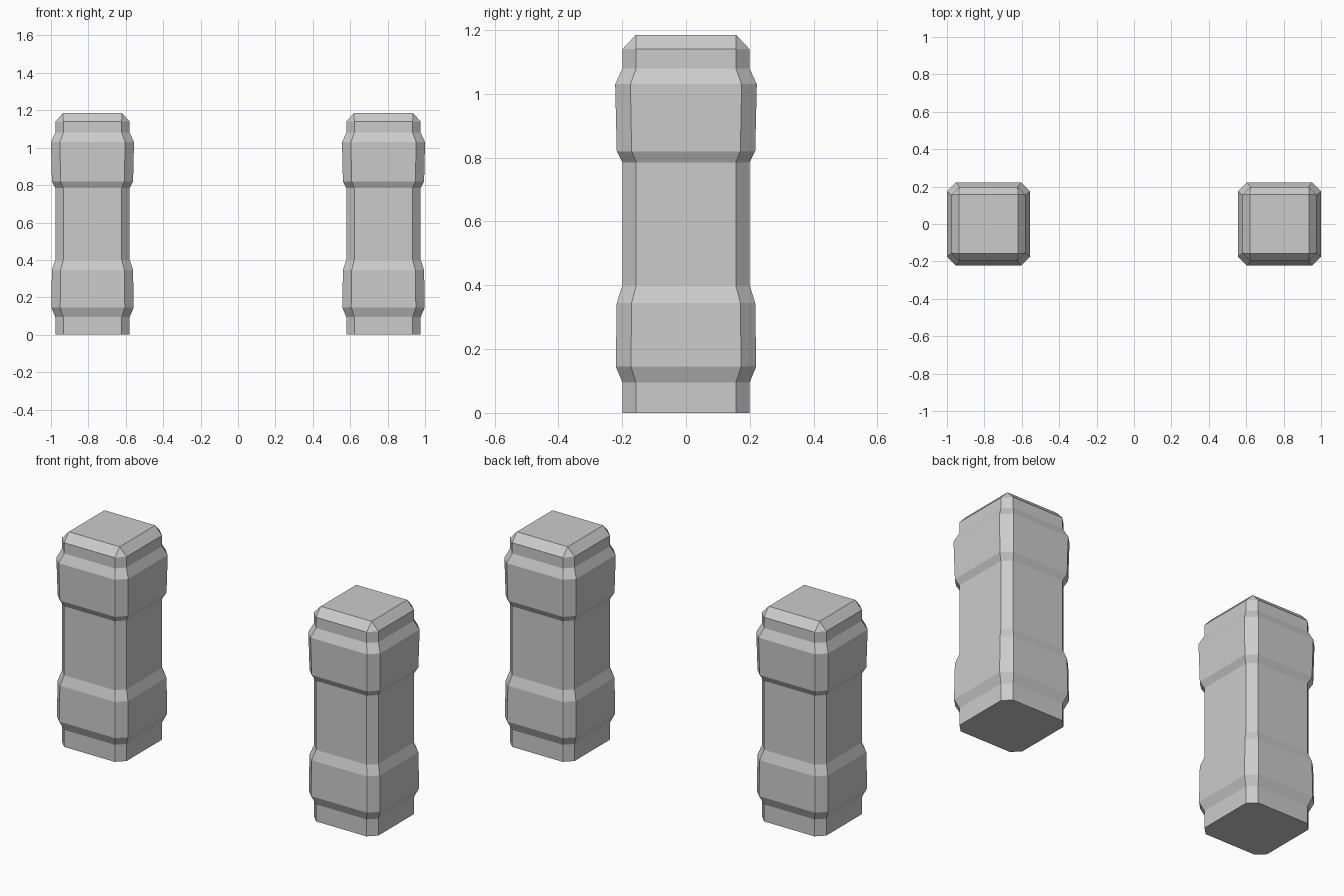
import bpy, bmesh

if "Cube" in bpy.data.objects:
    bpy.data.objects.remove(bpy.data.objects["Cube"])

grey = bpy.data.materials.new("stone grey")
grey.diffuse_color = (0.6, 0.6, 0.6, 1)
grey.use_nodes = True
grey.node_tree.nodes["Principled BSDF"].inputs["Base Color"].default_value = grey.diffuse_color

# (height, half width) of each ring; corners are chamfered in proportion
PROFILE = [(0, 0.199), (0.095, 0.199), (0.145, 0.22), (0.345, 0.217),
           (0.40, 0.199), (0.785, 0.199), (0.82, 0.217), (1.03, 0.222),
           (1.08, 0.199), (1.14, 0.199)]
FLAT = 0.785
TOP_Z, TOP_HALF = 1.185, 0.157


def pillar(name, x):
    bm = bmesh.new()
    rings = []
    for z, w in PROFILE:
        f = w * FLAT
        pts = [(-f, -w), (f, -w), (w, -f), (w, f), (f, w), (-f, w), (-w, f), (-w, -f)]
        rings.append([bm.verts.new((px, py, z)) for px, py in pts])
    # shaft walls
    for a, b in zip(rings, rings[1:]):
        for i in range(8):
            j = (i + 1) % 8
            bm.faces.new((a[i], a[j], b[j], b[i]))
    # bottom and bevelled square cap
    bm.faces.new(list(reversed(rings[0])))
    t = TOP_HALF
    cap = [bm.verts.new((px, py, TOP_Z)) for px, py in [(-t, -t), (t, -t), (t, t), (-t, t)]]
    bm.faces.new(cap)
    r = rings[-1]
    for k in range(4):
        n = (k + 1) % 4
        bm.faces.new((r[2 * k], r[2 * k + 1], cap[n], cap[k]))
        bm.faces.new((r[2 * k + 1], r[(2 * k + 2) % 8], cap[n]))
    bmesh.ops.recalc_face_normals(bm, faces=bm.faces)
    mesh = bpy.data.meshes.new(name)
    bm.to_mesh(mesh)
    bm.free()
    mesh.materials.append(grey)
    ob = bpy.data.objects.new(name, mesh)
    ob.location.x = x
    bpy.context.collection.objects.link(ob)


for side, x in (("left", -0.778), ("right", 0.778)):
    pillar(side + "_pillar", x)
